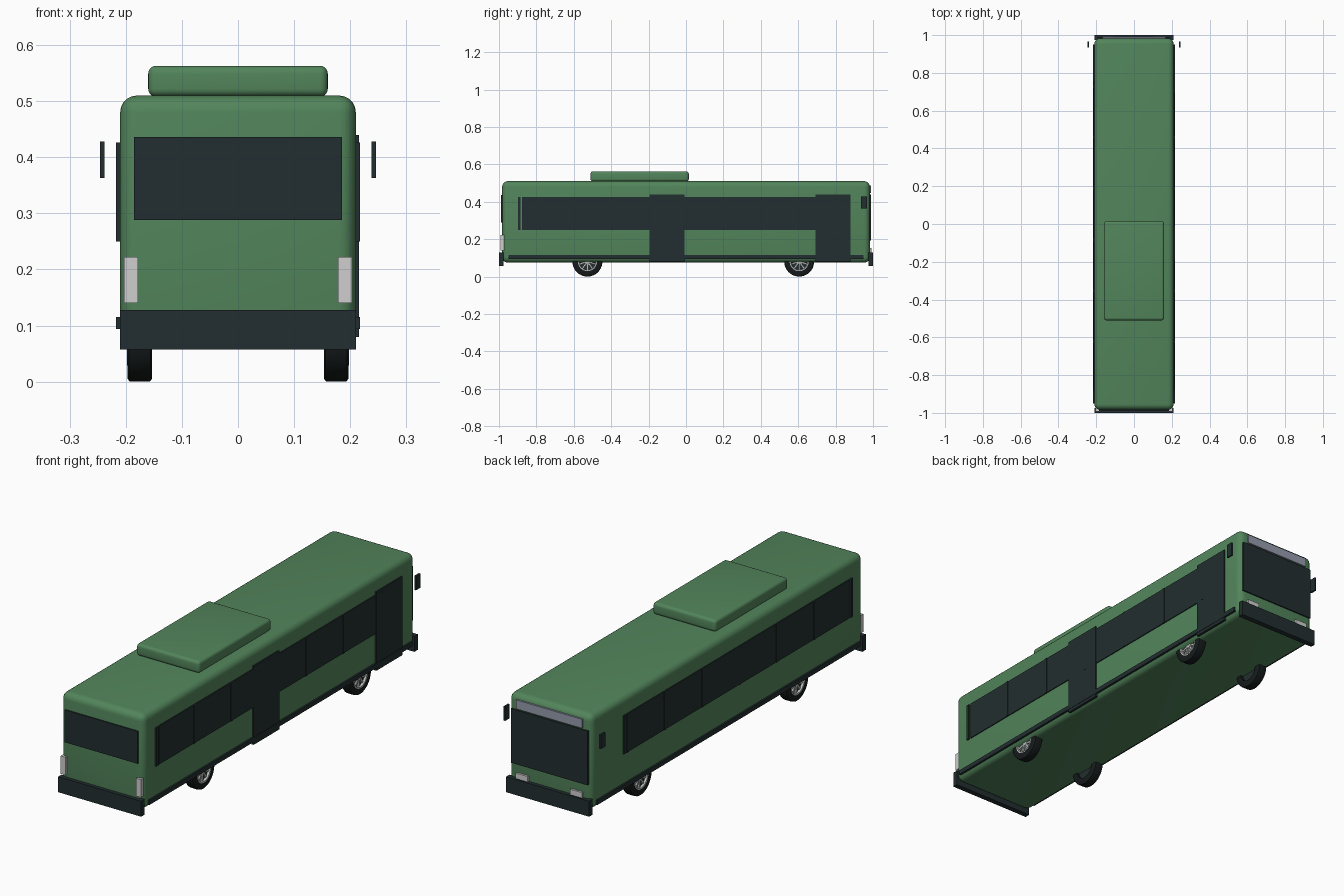
import bpy
import bmesh
import math
from mathutils import Matrix

if "Cube" in bpy.data.objects:
    bpy.data.objects.remove(bpy.data.objects["Cube"], do_unlink=True)


def material(name, rgb, rough=0.5):
    m = bpy.data.materials.new(name)
    m.use_nodes = True
    m.diffuse_color = (*rgb, 1)
    bsdf = m.node_tree.nodes["Principled BSDF"]
    bsdf.inputs["Base Color"].default_value = (*rgb, 1)
    bsdf.inputs["Roughness"].default_value = rough
    return m


GREEN = material("green paint", (0.085, 0.235, 0.105))
DARK = material("dark glass and trim", (0.016, 0.027, 0.029))
RUBBER = material("tyre rubber", (0.008, 0.011, 0.011), 0.9)
METAL = material("wheel metal", (0.5, 0.52, 0.52))
LAMP = material("lamp white", (0.62, 0.62, 0.62))
SIGN = material("sign grey", (0.30, 0.33, 0.42))


def add_object(name, bm, mat, smooth=False):
    bmesh.ops.recalc_face_normals(bm, faces=bm.faces)
    mesh = bpy.data.meshes.new(name)
    bm.to_mesh(mesh)
    bm.free()
    mesh.materials.append(mat)
    ob = bpy.data.objects.new(name, mesh)
    bpy.context.collection.objects.link(ob)
    if smooth:
        bpy.ops.object.select_all(action="DESELECT")
        ob.select_set(True)
        bpy.context.view_layer.objects.active = ob
        bpy.ops.object.shade_smooth_by_angle(angle=math.radians(35))
    return ob


def box(name, xs, ys, zs, mat, bevel=0):
    """Box given by its extent along each axis, with optional rounded edges."""
    bm = bmesh.new()
    bmesh.ops.create_cube(bm, size=1)
    for v in bm.verts:
        for i, (lo, hi) in enumerate((xs, ys, zs)):
            v.co[i] = lo if v.co[i] < 0 else hi
    if bevel:
        bmesh.ops.bevel(bm, geom=bm.edges[:], offset=bevel, segments=5,
                        profile=0.5, affect="EDGES")
    return add_object(name, bm, mat, bevel > 0)


def side_box(name, side, xs, ys, zs, mat):
    return box(name, sorted(side * x for x in xs), ys, zs, mat)


def lathe(name, profile, centre, side, mat, steps=40):
    """Spin (x, radius) points about the axle; side flips the outer face."""
    bm = bmesh.new()
    vs = [bm.verts.new((side * x, 0, r)) for x, r in profile]
    es = [bm.edges.new(pair) for pair in zip(vs, vs[1:])]
    bmesh.ops.spin(bm, geom=vs + es, cent=(0, 0, 0), axis=(1, 0, 0),
                   angle=math.tau, steps=steps, use_merge=True)
    bmesh.ops.remove_doubles(bm, verts=bm.verts, dist=1e-5)
    bmesh.ops.translate(bm, verts=bm.verts, vec=centre)
    return add_object(name, bm, mat, True)


# Body shell and roof unit
box("body", (-0.21, 0.21), (-0.983, 0.983), (0.075, 0.51), GREEN, 0.03)
box("roof_unit", (-0.16, 0.16), (-0.51, 0.015), (0.508, 0.563), GREEN, 0.014)

# Bumpers, end windows and destination sign
box("front_bumper", (-0.21, 0.21), (-1.0, -0.975), (0.057, 0.128), DARK)
box("back_bumper", (-0.21, 0.21), (0.975, 1.0), (0.057, 0.128), DARK)
box("front_window", (-0.185, 0.185), (-0.989, -0.98), (0.288, 0.436), DARK)
box("back_windscreen", (-0.194, 0.194), (0.98, 0.989), (0.192, 0.44), DARK)
box("destination_sign", (-0.167, 0.167), (0.975, 0.99), (0.446, 0.487), SIGN)

# Doors on the left side
for label, ys in (("middle", (-0.195, -0.008)), ("end", (0.692, 0.88))):
    box(label + "_door", (0.205, 0.216), ys, (0.08, 0.44), DARK)

WHEELS = (("front", -0.527), ("back", 0.605))
for label, s in (("left", 1), ("right", -1)):
    # Side glass, pillars, skirt and mirror
    side_box(label + "_side_glass", s, (0.205, 0.2145), (-0.876, 0.755), (0.25, 0.426), DARK)
    for i in range(7):
        y = -0.892 + 0.27 * i
        side_box(f"{label}_pillar_{i + 1}", s, (0.205, 0.217), (y - 0.007, y + 0.007),
                 (0.25, 0.426), DARK)
    side_box(label + "_skirt", s, (0.2, 0.2175), (-0.95, 0.95), (0.094, 0.115), DARK)
    side_box(label + "_mirror", s, (0.238, 0.246), (0.935, 0.967), (0.363, 0.428), DARK)
    # Lamps
    side_box(label + "_tall_lamp", s, (0.178, 0.203), (-0.992, -0.96), (0.14, 0.222), LAMP)
    side_box(label + "_low_lamp", s, (0.107, 0.168), (0.975, 0.992), (0.122, 0.153), LAMP)
    # Wheels
    for end, y in WHEELS:
        name = f"{end}_{label}"
        centre = (s * 0.175, y, 0.08)
        lathe(name + "_tyre", [(-0.022, 0.05), (-0.022, 0.074), (-0.019, 0.079), (-0.015, 0.08),
                               (0.015, 0.08), (0.019, 0.079), (0.022, 0.074), (0.022, 0.05),
                               (-0.022, 0.05)], centre, s, RUBBER)
        lathe(name + "_rim", [(0.006, 0.051), (0.0225, 0.051), (0.0225, 0.045),
                              (0.012, 0.043)], centre, s, METAL)
        lathe(name + "_rim_back", [(-0.008, 0), (-0.008, 0.051), (0.004, 0.051), (0.004, 0)],
              centre, s, DARK)
        lathe(name + "_hub", [(0.0, 0.016), (0.018, 0.015), (0.02, 0.012), (0.02, 0)],
              centre, s, METAL, 20)
        bm = bmesh.new()
        for k in range(10):
            bar = bmesh.ops.create_cube(bm, size=1)["verts"]
            turn = Matrix.Rotation(math.tau * k / 10, 4, "X")
            for v in bar:
                v.co = (s * (0.011 + 0.01 * v.co.x), 0.009 * v.co.y, 0.029 + 0.036 * v.co.z)
                v.co = turn @ v.co
        bmesh.ops.translate(bm, verts=bm.verts, vec=centre)
        add_object(name + "_spokes", bm, METAL)
